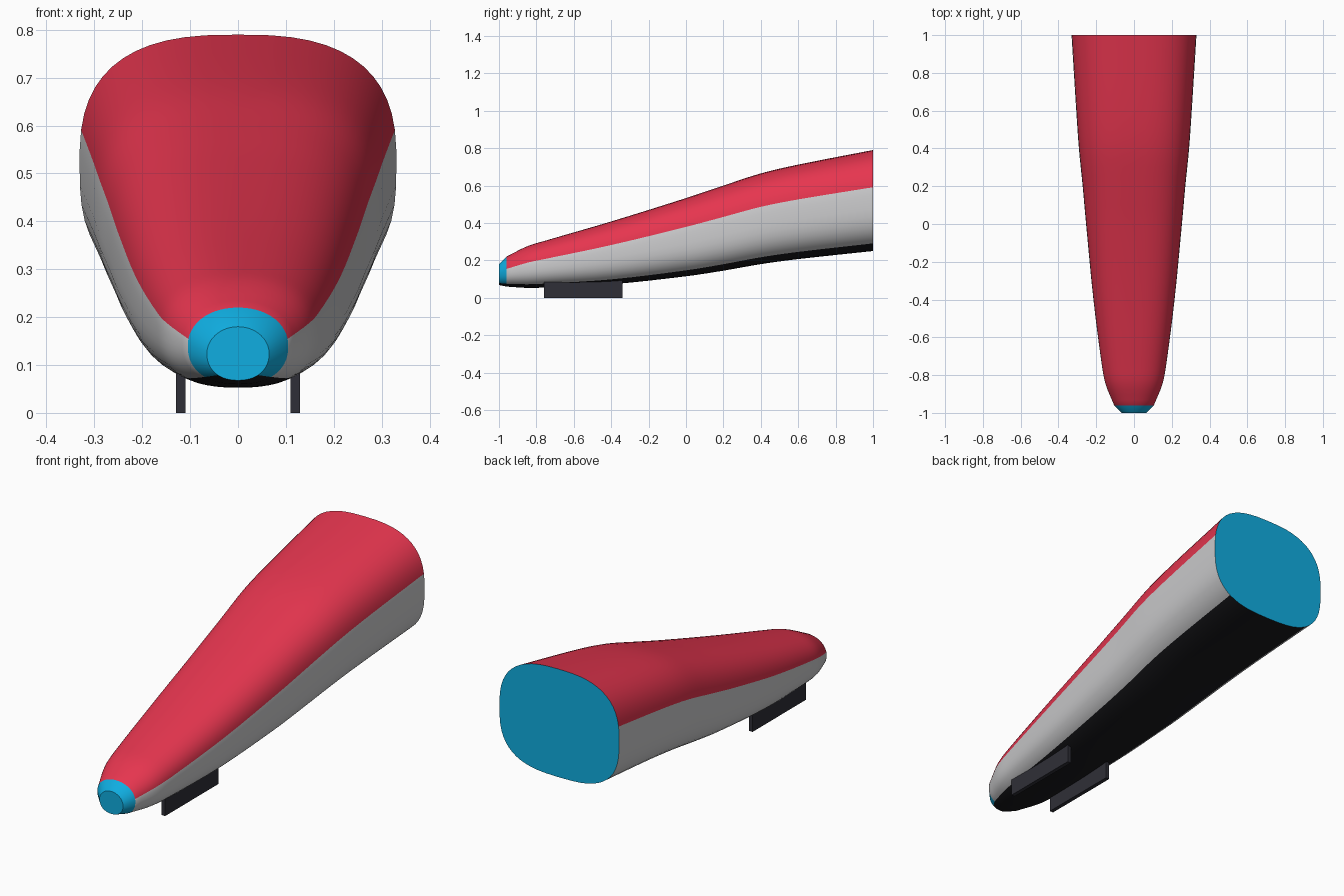
import bpy, bmesh
from math import sin, cos, pi, radians

cube = bpy.data.objects.get("Cube")
if cube:
    bpy.data.objects.remove(cube, do_unlink=True)


def material(name, rgb):
    m = bpy.data.materials.new(name)
    m.use_nodes = True
    m.diffuse_color = (*rgb, 1)
    m.node_tree.nodes["Principled BSDF"].inputs["Base Color"].default_value = (*rgb, 1)
    return m


red = material("red", (0.79, 0.036, 0.078))
grey = material("light grey", (0.61, 0.61, 0.62))
black = material("black", (0.009, 0.009, 0.011))
blue = material("blue", (0.005, 0.42, 0.75))
dark = material("dark slate", (0.028, 0.028, 0.038))
RED, GREY, BLACK, BLUE = range(4)

# Hull stations: y, half width, bottom z, top z, roundness exponent
STATIONS = [
    (-1.0, 0.065, 0.068, 0.18, 2.0),
    (-0.96, 0.105, 0.06, 0.22, 2.1),
    (-0.85, 0.15, 0.053, 0.275, 2.3),
    (-0.75, 0.17, 0.055, 0.306, 2.4),
    (-0.4, 0.215, 0.072, 0.408, 2.6),
    (0.0, 0.254, 0.115, 0.533, 2.7),
    (0.2, 0.272, 0.145, 0.6, 2.7),
    (0.4, 0.292, 0.18, 0.665, 2.7),
    (0.6, 0.306, 0.207, 0.712, 2.7),
    (1.0, 0.331, 0.25, 0.79, 2.7),
]


def smooth_stations(pts, steps):
    """Pass a smooth curve through the stations, keeping the nose ring straight."""
    out = [pts[0]]
    for i in range(1, len(pts) - 1):
        a, b, c = pts[max(i - 1, 1)], pts[i], pts[i + 1]
        d = pts[min(i + 2, len(pts) - 1)]
        for s in range(steps):
            t = s / steps
            row = []
            for p, q, r, u, k0, k1, k2, k3 in zip(a, b, c, d, *[[v[0]] * 5 for v in (a, b, c, d)]):
                span = k2 - k1
                m1 = (r - p) / (k2 - k0) * span
                m2 = (u - q) / (k3 - k1) * span
                row.append((2*t**3 - 3*t*t + 1) * q + (t**3 - 2*t*t + t) * m1
                           + (3*t*t - 2*t**3) * r + (t**3 - t*t) * m2)
            out.append(row)
    return out + [pts[-1]]


# Ring angles, split exactly at the paint borders
HIGH, LOW = radians(9.5), radians(-52)
angles, bands = [], []
for start, end, count, band in (
    (HIGH, pi - HIGH, 24, RED),
    (pi - HIGH, pi - LOW, 9, GREY),
    (pi - LOW, 2 * pi + LOW, 12, BLACK),
    (LOW, HIGH, 9, GREY),
):
    for i in range(count):
        angles.append(start + (end - start) * i / count)
        bands.append(band)


def signed_power(v, p):
    return abs(v) ** p * (1 if v >= 0 else -1)


# Tapered hull
bm = bmesh.new()
rings = []
for y, w, low, high, n in smooth_stations(STATIONS, 4):
    ring = []
    for a in angles:
        k = n if sin(a) >= 0 else n + 0.2
        ring.append(bm.verts.new((w * signed_power(cos(a), 2 / k), y,
                                  (low + high) / 2 + (high - low) / 2 * signed_power(sin(a), 2 / k))))
    rings.append(ring)
for r, (front, back) in enumerate(zip(rings, rings[1:])):
    for i, band in enumerate(bands):
        j = (i + 1) % len(bands)
        face = bm.faces.new((front[i], front[j], back[j], back[i]))
        face.material_index = BLUE if r == 0 and band != BLACK else band
# Nose disc and rear end cap
for cap in (rings[0], rings[-1]):
    bm.faces.new(cap).material_index = BLUE
bmesh.ops.recalc_face_normals(bm, faces=bm.faces)
mesh = bpy.data.meshes.new("hull")
bm.to_mesh(mesh)
bm.free()
for m in (red, grey, black, blue):
    mesh.materials.append(m)
hull = bpy.data.objects.new("hull", mesh)
bpy.context.collection.objects.link(hull)
bpy.ops.object.select_all(action="DESELECT")
hull.select_set(True)
bpy.context.view_layer.objects.active = hull
bpy.ops.object.shade_smooth_by_angle(angle=radians(35))

# Two skid rails under the front
for side, name in ((1, "left_skid"), (-1, "right_skid")):
    bpy.ops.mesh.primitive_cube_add(size=1, location=(side * 0.12, -0.55, 0.05))
    skid = bpy.context.object
    skid.name = name
    skid.scale = (0.02, 0.42, 0.1)
    skid.data.materials.append(dark)
